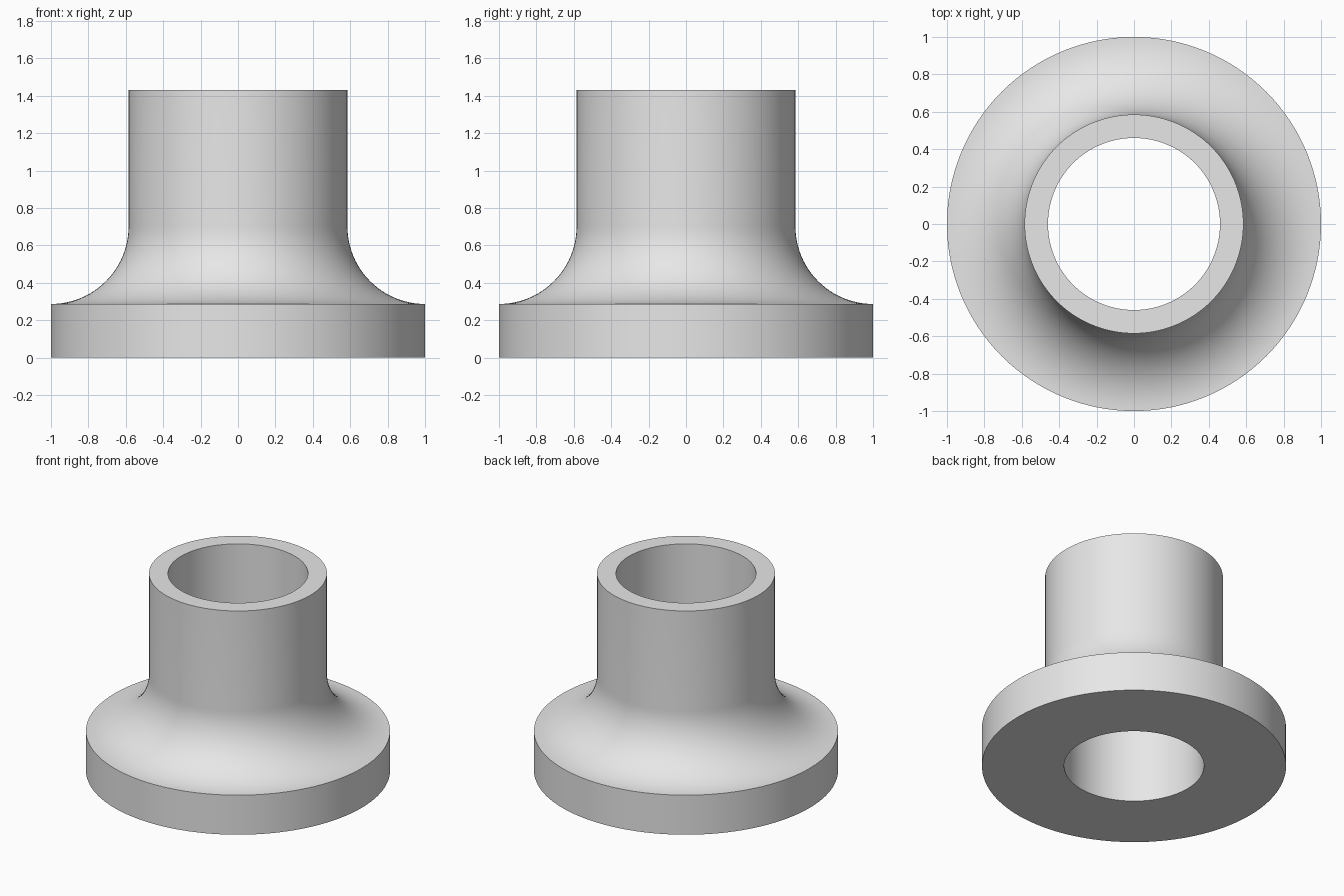
import bpy, bmesh, math
from mathutils import Vector

if "Cube" in bpy.data.objects:
    bpy.data.objects.remove(bpy.data.objects["Cube"])

R_FLANGE, R_NECK, R_BORE = 1.0, 0.585, 0.46
Z_FLANGE, Z_TOP = 0.287, 1.43
R_FILLET = R_FLANGE - R_NECK
SEGMENTS, ARC_STEPS = 128, 24

# Closed half section: bore, base, flange rim, concave fillet, neck, top rim
profile = [(R_BORE, 0), (R_FLANGE, 0)]
for i in range(ARC_STEPS + 1):
    a = math.pi / 2 * i / ARC_STEPS
    profile.append((R_FLANGE - R_FILLET * math.sin(a),
                    Z_FLANGE + R_FILLET * (1 - math.cos(a))))
profile += [(R_NECK, Z_TOP), (R_BORE, Z_TOP)]

# Revolve the section around the vertical axis
bm = bmesh.new()
verts = [bm.verts.new((r, 0, z)) for r, z in profile]
edges = [bm.edges.new((verts[i], verts[(i + 1) % len(verts)])) for i in range(len(verts))]
bmesh.ops.spin(bm, geom=verts + edges, cent=Vector(), axis=Vector((0, 0, 1)),
               angle=math.tau, steps=SEGMENTS, use_merge=False)
bmesh.ops.remove_doubles(bm, verts=bm.verts[:], dist=1e-4)
bmesh.ops.recalc_face_normals(bm, faces=bm.faces[:])
mesh = bpy.data.meshes.new("flanged_collar")
bm.to_mesh(mesh)
bm.free()

collar = bpy.data.objects.new("flanged_collar", mesh)
bpy.context.collection.objects.link(collar)

# Plain grey finish
grey = bpy.data.materials.new("light_grey")
grey.diffuse_color = (0.8, 0.8, 0.8, 1)
grey.use_nodes = True
grey.node_tree.nodes["Principled BSDF"].inputs["Base Color"].default_value = grey.diffuse_color
mesh.materials.append(grey)

# Smooth curved walls, crisp rims
bpy.context.view_layer.objects.active = collar
collar.select_set(True)
bpy.ops.object.shade_smooth_by_angle(angle=math.radians(30))
